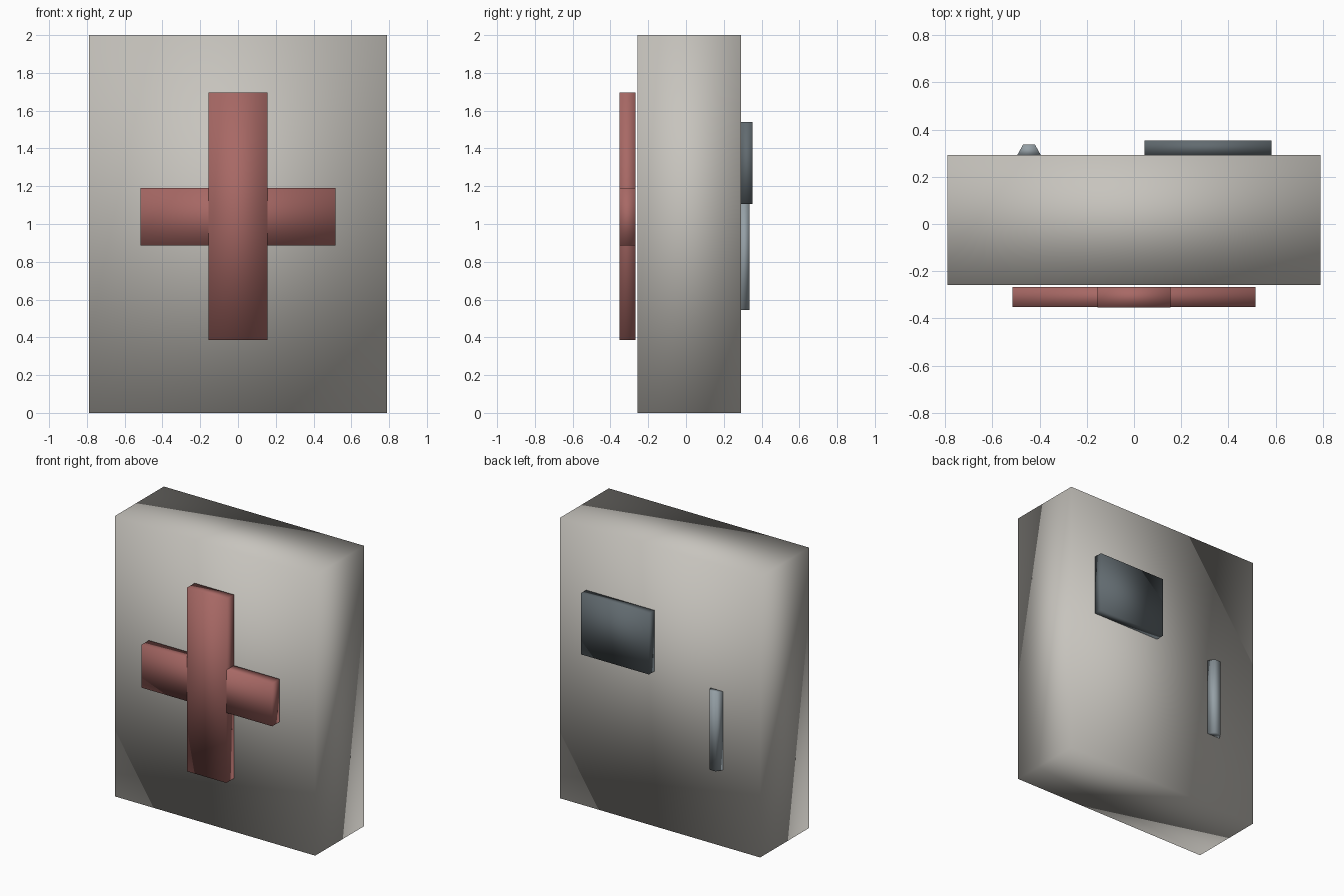
import bpy
import bmesh

cube = bpy.data.objects.get("Cube")
if cube:
    bpy.data.objects.remove(cube, do_unlink=True)


def material(name, rgb):
    mat = bpy.data.materials.new(name)
    mat.use_nodes = True
    colour = (*rgb, 1)
    mat.diffuse_color = colour
    mat.node_tree.nodes["Principled BSDF"].inputs["Base Color"].default_value = colour
    return mat


def block(name, mat, x, y, z, back_taper=1.0):
    """Soft-shaded box between the given ranges; back_taper narrows its +y face in x."""
    bm = bmesh.new()
    bmesh.ops.create_cube(bm, size=1)
    for v in bm.verts:
        width = back_taper if v.co.y > 0 else 1.0
        v.co.x *= width
        v.co = [sum(r) / 2 + c * (r[1] - r[0]) for c, r in zip(v.co, (x, y, z))]
    for f in bm.faces:
        f.smooth = True
    mesh = bpy.data.meshes.new(name)
    bm.to_mesh(mesh)
    bm.free()
    mesh.materials.append(mat)
    obj = bpy.data.objects.new(name, mesh)
    bpy.context.collection.objects.link(obj)
    return obj


grey = material("warm grey", (0.57, 0.55, 0.51))
red = material("dusty red", (0.39, 0.14, 0.13))
slate = material("dark slate", (0.12, 0.145, 0.16))
steel = material("light steel", (0.30, 0.35, 0.38))

# Cabinet body
block("body", grey, (-0.79, 0.79), (-0.258, 0.292), (0, 2))

# Raised cross, floating just off the front
block("cross_upright", red, (-0.155, 0.155), (-0.353, -0.268), (0.385, 1.695))
block("cross_bar", red, (-0.516, 0.516), (-0.352, -0.268), (0.885, 1.19))

# Panel and tapered handle on the back
block("back_panel", slate, (0.045, 0.583), (0.292, 0.353), (1.105, 1.54))
block("back_handle", steel, (-0.495, -0.395), (0.292, 0.337), (0.545, 1.105), back_taper=0.5)
